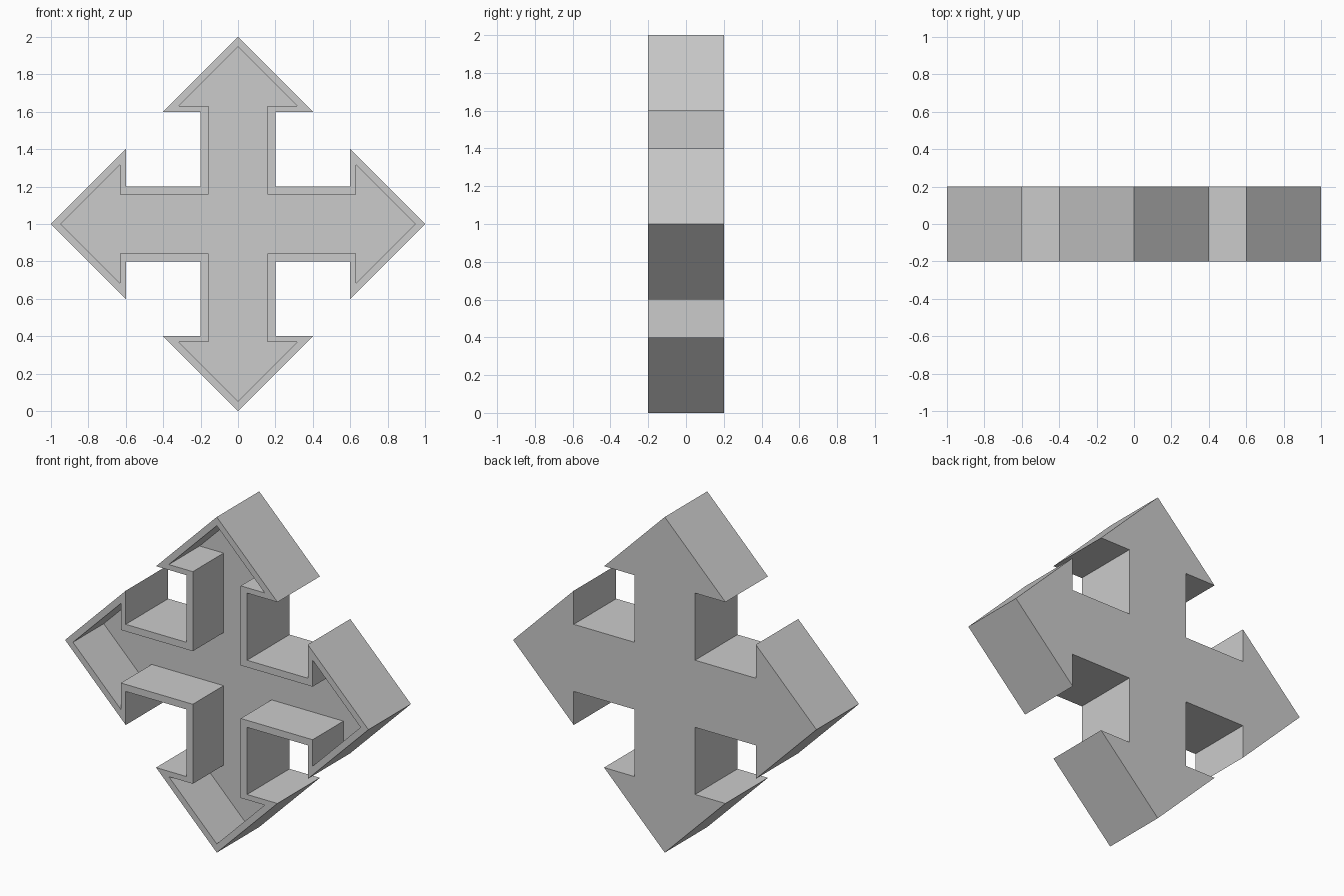
import bpy
import bmesh
from mathutils import Matrix, Vector

cube = bpy.data.objects.get("Cube")
if cube:
    bpy.data.objects.remove(cube, do_unlink=True)

HALF_DEPTH = 0.2
FLOOR_Y = 0.09      # recess floor, open towards the front
CENTRE_Z = 1.0

grey = bpy.data.materials.new("light grey")
grey.use_nodes = True
colour = (0.6, 0.6, 0.6, 1)
grey.diffuse_color = colour
grey.node_tree.nodes["Principled BSDF"].inputs["Base Color"].default_value = colour


def cross_outline(shaft, barb, neck, tip):
    """Four-arrow outline in x and z: one arm repeated by quarter turns."""
    arm = [(shaft, shaft), (shaft, neck), (barb, neck), (0, tip),
           (-barb, neck), (-shaft, neck)]
    points = []
    for quarter in range(4):
        turn = Matrix.Rotation(quarter * 1.5707963, 2)
        points += [turn @ Vector(p) for p in arm]
    return points


outer = cross_outline(0.2, 0.4, 0.6, 1.0)
inner = cross_outline(0.158, 0.316, 0.632, 0.948)
bm = bmesh.new()


def ring(outline, y):
    return [bm.verts.new((p.x, y, p.y + CENTRE_Z)) for p in outline]


# Back cap, outer walls, front rim, recess walls and recess floor
rings = [ring(outer, HALF_DEPTH), ring(outer, -HALF_DEPTH),
         ring(inner, -HALF_DEPTH), ring(inner, FLOOR_Y)]
for a, b in zip(rings, rings[1:]):
    for i in range(len(a)):
        j = (i + 1) % len(a)
        bm.faces.new((a[i], a[j], b[j], b[i]))
bm.faces.new(rings[0])
bm.faces.new(rings[-1])
bmesh.ops.recalc_face_normals(bm, faces=bm.faces)

mesh = bpy.data.meshes.new("four_way_arrow")
bm.to_mesh(mesh)
bm.free()
mesh.materials.append(grey)
arrow = bpy.data.objects.new("four_way_arrow", mesh)
bpy.context.collection.objects.link(arrow)
